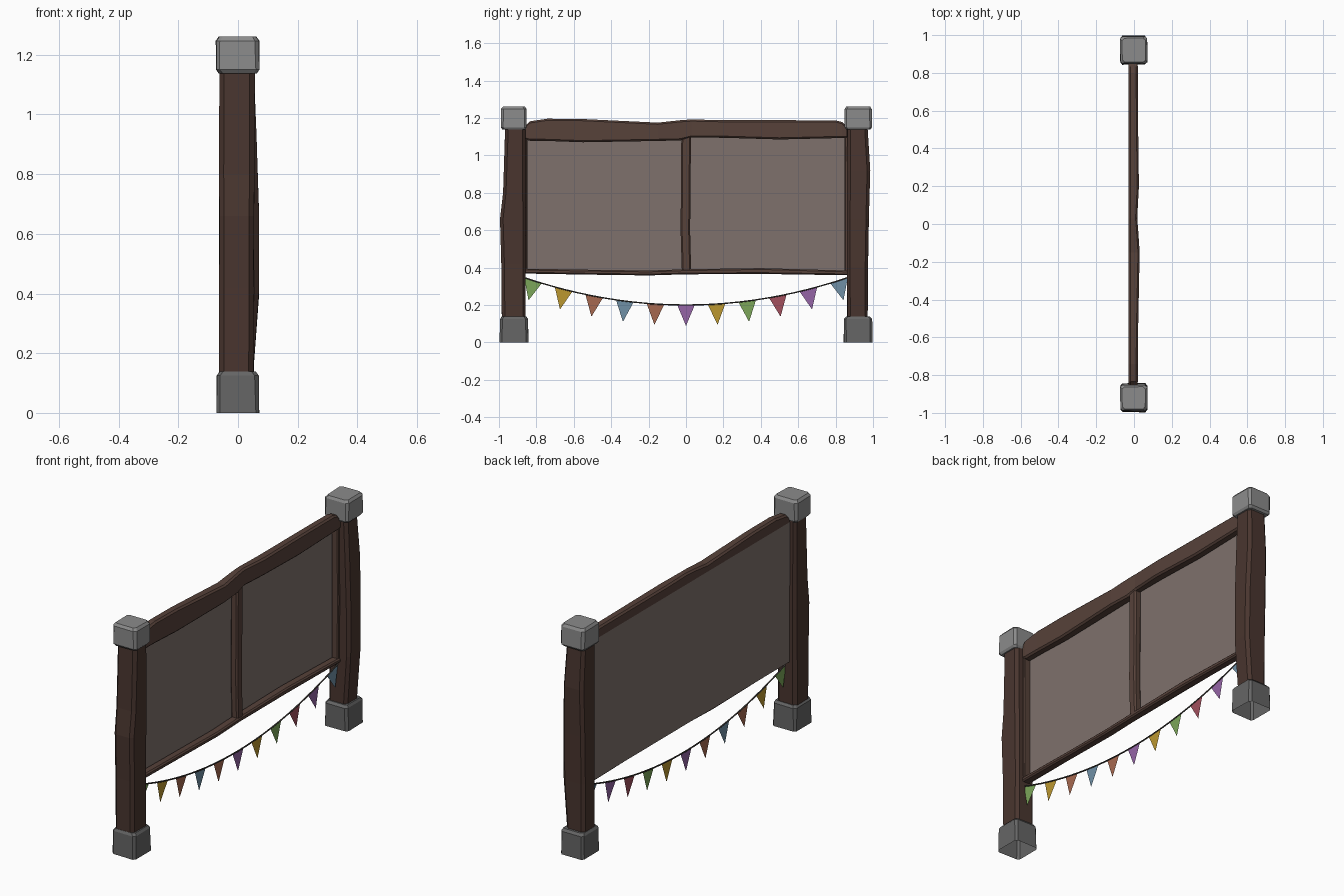
import bpy, bmesh, random
from mathutils import Vector

if "Cube" in bpy.data.objects:
    bpy.data.objects.remove(bpy.data.objects["Cube"])

random.seed(4)


def material(name, rgb):
    m = bpy.data.materials.new(name)
    m.diffuse_color = (*rgb, 1)
    m.use_nodes = True
    m.node_tree.nodes["Principled BSDF"].inputs["Base Color"].default_value = m.diffuse_color
    return m


WOOD = material("dark_wood", (0.067, 0.036, 0.028))
FRAME = material("frame_wood", (0.095, 0.054, 0.042))
BOARD = material("board", (0.21, 0.165, 0.15))
CAP = material("cap_stone", (0.26, 0.26, 0.26))
BASE = material("base_stone", (0.13, 0.13, 0.13))
ROPE = material("rope", (0.05, 0.045, 0.04))
CLOTH = {
    "g": material("green_cloth", (0.2, 0.38, 0.1)),
    "y": material("yellow_cloth", (0.5, 0.31, 0.03)),
    "o": material("orange_cloth", (0.38, 0.14, 0.08)),
    "b": material("blue_cloth", (0.16, 0.28, 0.38)),
    "p": material("purple_cloth", (0.3, 0.13, 0.38)),
    "r": material("red_cloth", (0.36, 0.08, 0.11)),
}


def finish(name, bm, mat):
    mesh = bpy.data.meshes.new(name)
    bm.to_mesh(mesh)
    bm.free()
    mesh.materials.append(mat)
    ob = bpy.data.objects.new(name, mesh)
    bpy.context.collection.objects.link(ob)
    return ob


def loft(name, sections, axis, mat, c=0.012, jitter=0.0, open_start=False):
    """Chamfered rectangles (t, x0, x1, b0, b1) joined along z (b = y) or y (b = z)."""
    bm = bmesh.new()
    rings = []
    for t, x0, x1, b0, b1 in sections:
        outline = [(x0 + c, b0), (x1 - c, b0), (x1, b0 + c), (x1, b1 - c),
                   (x1 - c, b1), (x0 + c, b1), (x0, b1 - c), (x0, b0 + c)]
        ring = []
        for x, b in outline:
            x += random.uniform(-jitter, jitter)
            b += random.uniform(-jitter, jitter)
            ring.append(bm.verts.new((x, b, t) if axis == "z" else (x, t, b)))
        rings.append(ring)
    for r, s in zip(rings, rings[1:]):
        for i in range(8):
            j = (i + 1) % 8
            bm.faces.new((r[i], r[j], s[j], s[i]))
    start = bm.faces.new(rings[0])
    bm.faces.new(rings[-1])
    bmesh.ops.recalc_face_normals(bm, faces=bm.faces[:])
    if open_start:
        bmesh.ops.delete(bm, geom=[start], context="FACES_ONLY")
    return finish(name, bm, mat)


# Hewn posts
loft("left_post", [(0.12, -0.063, 0.052, -0.984, -0.857), (0.42, -0.063, 0.052, -0.987, -0.857),
                   (0.66, -0.063, 0.053, -0.994, -0.856), (0.80, -0.063, 0.055, -0.978, -0.857),
                   (1.16, -0.063, 0.056, -0.966, -0.858)], "z", WOOD, 0.016, 0.001)
loft("right_post", [(0.12, -0.06, 0.05, 0.862, 0.972), (0.40, -0.06, 0.07, 0.862, 0.974),
                    (0.66, -0.06, 0.07, 0.862, 0.978), (0.92, -0.06, 0.063, 0.862, 0.985),
                    (1.16, -0.06, 0.052, 0.862, 0.970)], "z", WOOD, 0.016, 0.001)


# Stone caps and hollow stone feet
def block(name, y0, y1, levels, mat, open_start=False):
    secs = [(z, -0.075 + i, 0.072 - i, y0 + i, y1 - i) for z, i in levels]
    loft(name, secs, "z", mat, 0.012, 0.002, open_start)


cap_levels = [(1.138, 0.010), (1.150, 0.002), (1.247, 0.002), (1.261, 0.012)]
foot_levels = [(0.0, 0.002), (0.125, 0.004), (0.138, 0.013)]
block("left_cap", -0.990, -0.850, cap_levels, CAP)
block("right_cap", 0.845, 0.996, cap_levels, CAP)
block("left_foot", -0.998, -0.842, foot_levels, BASE, True)
block("right_foot", 0.842, 0.998, foot_levels, BASE, True)

# Frame: top beam, bottom rail, centre divider, side stiles
B = -0.028
loft("top_beam", [(-0.862, B, 0.017, 1.085, 1.155), (-0.835, B, 0.02, 1.078, 1.182),
                  (-0.74, B, 0.02, 1.077, 1.196), (-0.55, B, 0.022, 1.07, 1.194),
                  (-0.15, B, 0.03, 1.077, 1.175), (-0.03, B, 0.022, 1.08, 1.188),
                  (0.03, B, 0.017, 1.095, 1.192), (0.20, B, 0.026, 1.094, 1.188),
                  (0.50, B, 0.022, 1.085, 1.188), (0.80, B, 0.02, 1.092, 1.187),
                  (0.835, B, 0.02, 1.092, 1.178), (0.862, B, 0.017, 1.092, 1.150)],
     "y", FRAME, 0.009)
loft("bottom_rail", [(-0.862, B, 0.018, 0.368, 0.394), (-0.5, B, 0.018, 0.362, 0.388),
                     (-0.2, B, 0.02, 0.358, 0.384), (0.0, B, 0.018, 0.364, 0.391),
                     (0.4, B, 0.02, 0.366, 0.397), (0.862, B, 0.018, 0.359, 0.384)],
     "y", FRAME, 0.007)
loft("centre_divider", [(0.37, B, 0.014, -0.022, 0.028), (0.6, B, 0.014, -0.029, 0.022),
                        (0.85, B, 0.014, -0.027, 0.025), (1.12, B, 0.014, -0.025, 0.026)],
     "z", FRAME, 0.008)
for side, s in (("left", -1), ("right", 1)):
    y0, y1 = sorted((s * 0.848, s * 0.868))
    loft(side + "_stile", [(0.37, B, 0.012, y0, y1), (0.7, B, 0.014, y0, y1),
                           (1.1, B, 0.012, y0, y1)], "z", FRAME, 0.005)

# Back board
bm = bmesh.new()
bm.faces.new([bm.verts.new((-0.029, y, z)) for y, z in
              ((-0.865, 0.37), (0.865, 0.37), (0.865, 1.135), (-0.865, 1.135))])
finish("back_board", bm, BOARD)


# Sagging rope
def sag(y):
    return 0.2 + 0.145 * (y / 0.86) ** 2


curve = bpy.data.curves.new("bunting_rope", "CURVE")
curve.dimensions = "3D"
curve.bevel_depth = 0.004
curve.bevel_resolution = 1
spline = curve.splines.new("POLY")
spline.points.add(24)
for i, p in enumerate(spline.points):
    y = -0.87 + 1.74 * i / 24
    p.co = (0, y, sag(y), 1)
curve.materials.append(ROPE)
bpy.context.collection.objects.link(bpy.data.objects.new("bunting_rope", curve))

# Pennants hung square to the rope
for i, key in enumerate("gyobopygrpb"):
    y = -0.818 + 1.636 * i / 10
    a, b = (Vector((0, v, sag(v))) for v in (y - 0.047, y + 0.047))
    along = (b - a).normalized()
    tip = (a + b) / 2 + Vector((0, along.z, -along.y)) * 0.112
    tip.y -= 0.3 * (tip.y - y)
    bm = bmesh.new()
    bm.faces.new([bm.verts.new(v) for v in (a, tip, b)])
    finish(f"pennant_{i + 1}", bm, CLOTH[key])
